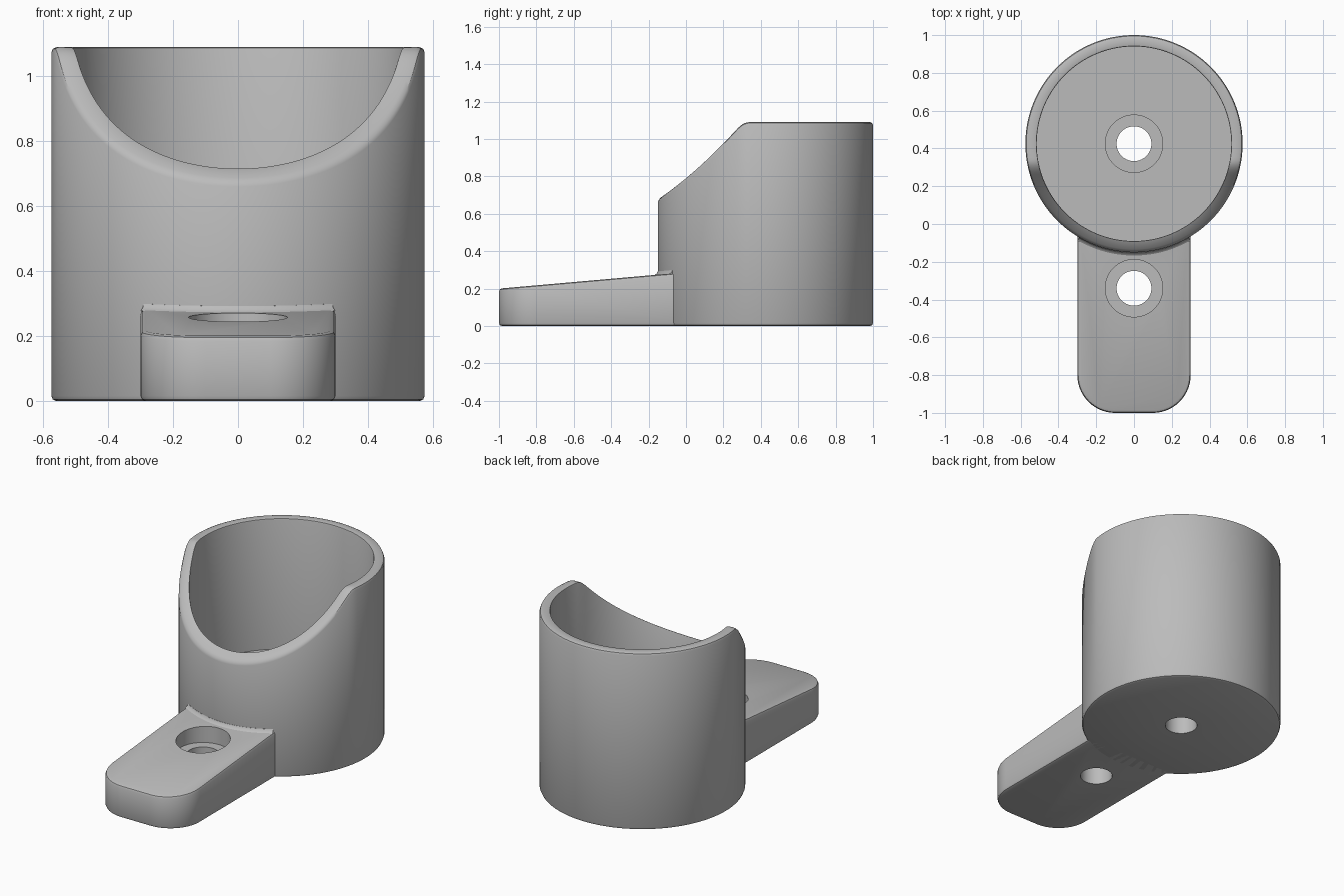
import bpy, bmesh
from math import sin, cos, pi, radians, asin

if "Cube" in bpy.data.objects:
    bpy.data.objects.remove(bpy.data.objects["Cube"])

# Main sizes
CY, R_OUT, R_IN, HEIGHT = 0.425, 0.575, 0.515, 1.09
FLOOR, LEDGE, BORE, HOLE = 0.285, 0.17, 0.152, 0.092
ARM_Y, ARM_W, CORNER, F = -0.34, 0.3, 0.2, 0.016
SEGS = 240

grey = bpy.data.materials.new("plain grey")
grey.use_nodes = True
colour = (0.5, 0.5, 0.5, 1)
grey.diffuse_color = colour
grey.node_tree.nodes["Principled BSDF"].inputs["Base Color"].default_value = colour


def skin(name, rings, loop=False):
    """Join equal closed rings of points; loop the chain or cap its ends."""
    bm = bmesh.new()
    rows = [[bm.verts.new(p) for p in ring] for ring in rings]
    n = len(rows[0])
    for i in range(len(rows) if loop else len(rows) - 1):
        a, b = rows[i], rows[(i + 1) % len(rows)]
        for j in range(n):
            k = (j + 1) % n
            bm.faces.new((a[j], a[k], b[k], b[j]))
    if not loop:
        bm.faces.new(rows[0])
        bm.faces.new(rows[-1])
    bmesh.ops.recalc_face_normals(bm, faces=bm.faces)
    mesh = bpy.data.meshes.new(name)
    bm.to_mesh(mesh)
    bm.free()
    mesh.materials.append(grey)
    obj = bpy.data.objects.new(name, mesh)
    bpy.context.collection.objects.link(obj)
    return obj


def smooth(obj):
    bpy.ops.object.select_all(action="DESELECT")
    obj.select_set(True)
    bpy.context.view_layer.objects.active = obj
    bpy.ops.object.shade_smooth_by_angle(angle=radians(32))


def rim_height(y):
    """Scooped front that blends softly into the level back rim."""
    scoop = 0.79 + 0.83 * y + 0.5 * y * y
    k = 0.04
    blend = max(k - abs(scoop - HEIGHT), 0) / k
    return min(scoop, HEIGHT) - blend * blend * k / 4


def arm_top(y):
    return 0.2 + 0.088 * (y + 1)


# Cup with its screw hole: one section turned round the axis
def cup_section(a):
    def rim(r, drop):
        return r, rim_height(CY + r * sin(a)) - drop
    section = [(HOLE, 0), (R_OUT - F, 0), (R_OUT - F * 0.3, F * 0.3), (R_OUT, F),
               rim(R_OUT, F), rim(R_OUT - F * 0.3, F * 0.3), rim(R_OUT - F, 0),
               rim(R_IN + 0.008, 0), rim(R_IN + 0.002, 0.002), rim(R_IN, 0.008),
               (R_IN, FLOOR), (BORE, FLOOR), (BORE, LEDGE), (HOLE, LEDGE)]
    return [(r * cos(a), CY + r * sin(a), z) for r, z in section]


smooth(skin("cup", [cup_section(2 * pi * i / SEGS) for i in range(SEGS)], loop=True))


# Mounting arm: rounded outline stacked upward with softened edges
def arm_outline(inset, z_of_y):
    r, steps = CORNER - inset, 14
    pts = [(ARM_W - inset, -0.04)]
    for side in (1, -1):
        arc = [(side * (ARM_W - CORNER + r * cos(t)), CORNER - 1 - r * sin(t))
               for t in (pi / 2 * i / steps for i in range(steps + 1))]
        pts += arc[::side]
    pts.append((inset - ARM_W, -0.04))
    return [(x, y, z_of_y(y)) for x, y in pts]


edge = [(F, 0), (F * 0.3, F * 0.3), (0, F)]
levels = [arm_outline(i, lambda y, d=d: d) for i, d in edge]
levels += [arm_outline(i, lambda y, d=d: arm_top(y) - d) for i, d in reversed(edge)]
arm = skin("mounting_arm", levels)

# Counterbored screw hole through the arm
steps = [(HOLE, -0.1), (HOLE, LEDGE), (BORE, LEDGE), (BORE, 0.5)]
cutter = skin("hole_cutter", [[(r * cos(2 * pi * i / 96), ARM_Y + r * sin(2 * pi * i / 96), z)
                               for i in range(96)] for r, z in steps])
cutter.hide_render = True
cut = arm.modifiers.new("screw_hole", "BOOLEAN")
cut.operation, cut.solver, cut.object = "DIFFERENCE", "EXACT", cutter
bpy.context.view_layer.objects.active = arm
bpy.ops.object.modifier_apply(modifier=cut.name)
bpy.data.objects.remove(cutter)
smooth(arm)


# Small fillet where the arm meets the cup wall
def fillet_section(a):
    section = [(-0.01, -0.01), (0.02, -0.002), (0.014, 0.002), (0.006, 0.007),
               (0.001, 0.018), (-0.01, 0.018)]
    return [((R_OUT + d) * sin(a), CY - (R_OUT + d) * cos(a),
             arm_top(CY - (R_OUT + d) * cos(a)) + h) for d, h in section]


spread = asin((ARM_W - 0.01) / R_OUT)
smooth(skin("arm_fillet", [fillet_section(spread * (i / 16 - 1)) for i in range(33)]))
